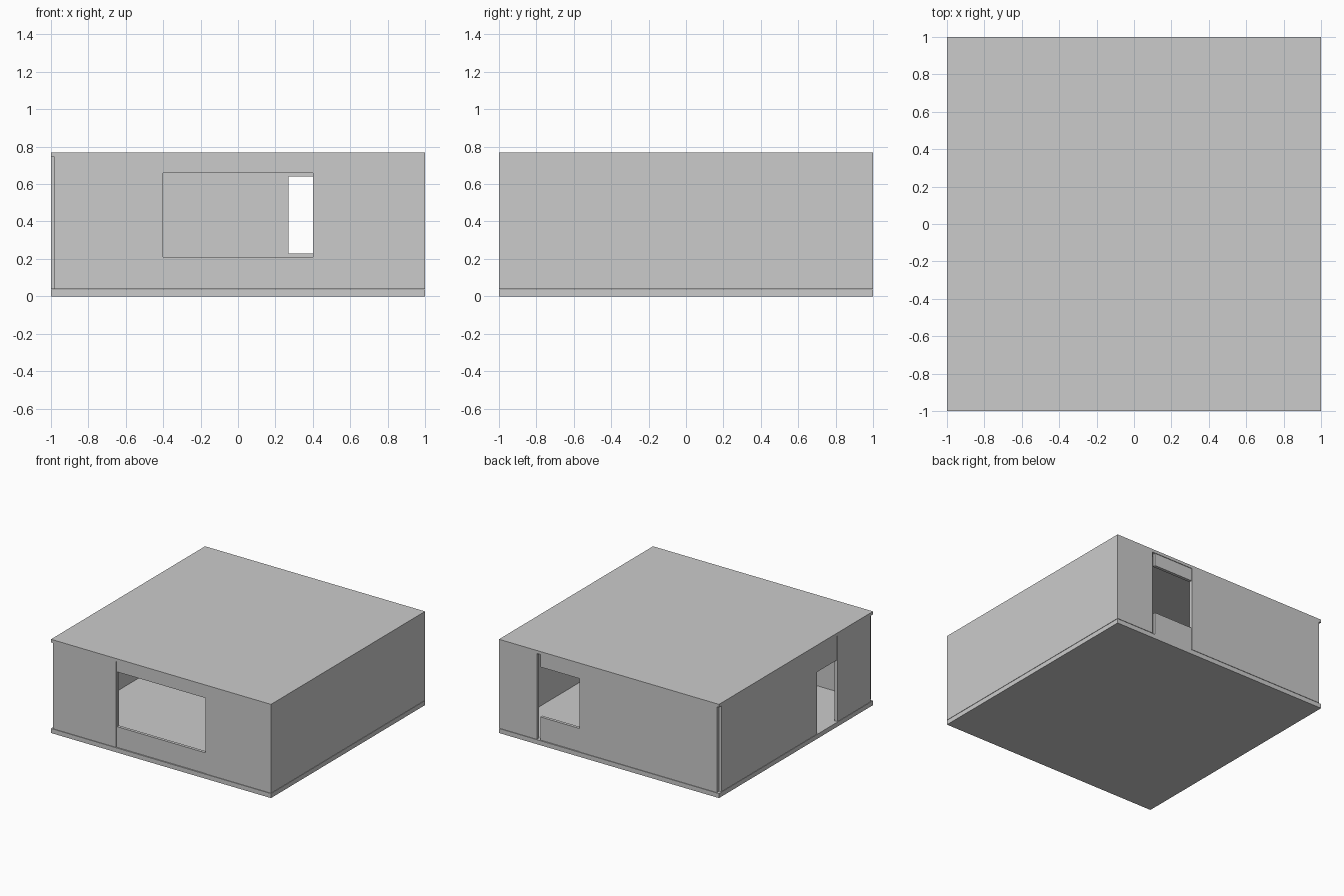
import bpy

if "Cube" in bpy.data.objects:
    bpy.data.objects.remove(bpy.data.objects["Cube"])

FLOOR, TOP, ROOF = 0.04, 0.745, 0.77   # wall base, wall top, roof top
T = 0.03                               # wall thickness
STEP = 0.005                           # infill panels sit slightly back


def box(name, x, y, z):
    """Axis-aligned box from (min, max) pairs."""
    bpy.ops.mesh.primitive_cube_add(size=1)
    ob = bpy.context.object
    ob.name = name
    ob.location = [(a + b) / 2 for a, b in (x, y, z)]
    ob.scale = [b - a for a, b in (x, y, z)]
    bpy.ops.object.transform_apply(location=True, rotation=False, scale=True)
    return ob


# slabs
box("floor_slab", (-1, 1), (-1, 1), (0, FLOOR - 0.003))
box("roof_slab", (-1, 1), (-1, 1), (TOP, ROOF))

# solid right wall
box("right_wall", (1 - T, 1), (-1, 1), (FLOOR, TOP))

# front wall with a centred window
fy, infill = (-1, -1 + T), (-1 + STEP, -1 + T)
box("front_wall_left", (-0.98, -0.41), fy, (FLOOR, TOP))
box("front_wall_right", (0.41, 1 - T), fy, (FLOOR, TOP))
box("front_sill", (-0.41, 0.41), infill, (FLOOR, 0.21))
box("front_lintel", (-0.41, 0.41), infill, (0.66, TOP))
for side, x in (("left", (-0.41, -0.402)), ("right", (0.402, 0.41))):
    box("front_jamb_" + side, x, infill, (0.21, 0.66))

# back wall with an off-centre window and an open joint beside it
by, infill = (1 - T, 1), (1 - T, 1 - STEP)
box("back_wall_left", (-0.98, 0.27), by, (FLOOR, TOP))
box("back_wall_right", (0.655, 1 - T), by, (FLOOR, TOP))
box("back_sill", (0.27, 0.628), infill, (FLOOR, 0.23))
box("back_lintel", (0.27, 0.628), infill, (0.64, TOP))

# left wall with a doorway, set between front and back walls
lx = (-1, -1 + T)
box("left_wall_back", lx, (-0.27, 1 - T), (FLOOR, TOP))
box("left_wall_front", lx, (-1 + T, -0.54), (FLOOR, TOP))
box("door_lintel", (-1 + STEP, -1 + T), (-0.54, -0.27), (0.545, TOP))
